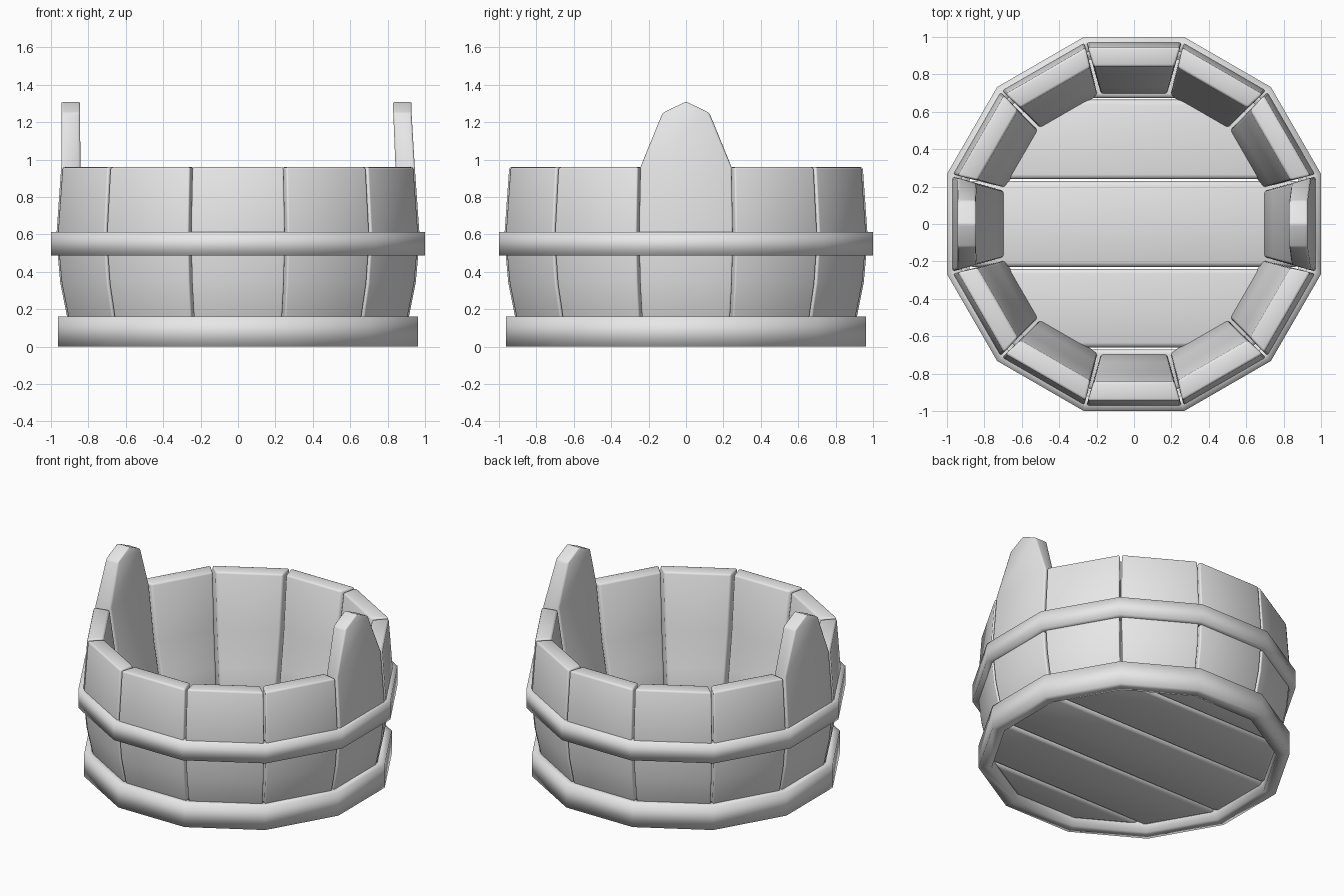
import bpy, bmesh, math
from mathutils import Vector, Matrix

SIDES = 12
HALF = math.pi / SIDES
TAN = math.tan(HALF)

if "Cube" in bpy.data.objects:
    bpy.data.objects.remove(bpy.data.objects["Cube"])

wood = bpy.data.materials.new("plain_grey")
wood.use_nodes = True
GREY = (0.8, 0.8, 0.8, 1)
wood.diffuse_color = GREY
bsdf = next(n for n in wood.node_tree.nodes if n.type == 'BSDF_PRINCIPLED')
bsdf.inputs["Base Color"].default_value = GREY


def finish(name, bm, bevel=0.0):
    """Turn a bmesh into a smooth, optionally bevelled object."""
    bmesh.ops.remove_doubles(bm, verts=bm.verts, dist=0.0005)
    bmesh.ops.recalc_face_normals(bm, faces=bm.faces)
    for f in bm.faces:
        f.smooth = True
    mesh = bpy.data.meshes.new(name)
    bm.to_mesh(mesh)
    bm.free()
    mesh.materials.append(wood)
    obj = bpy.data.objects.new(name, mesh)
    bpy.context.collection.objects.link(obj)
    if bevel:
        mod = obj.modifiers.new("rounded_edges", 'BEVEL')
        mod.width = bevel
        mod.segments = 2
        mod.limit_method = 'ANGLE'
        mod.angle_limit = math.radians(40)
    return obj


def corner(apothem, i, z):
    a = HALF * (2 * i + 1)
    r = apothem / math.cos(HALF)
    return (r * math.cos(a), r * math.sin(a), z)


# Hoops: square section swept round a twelve-sided ring
def hoop(name, inner, outer, low, high):
    bm = bmesh.new()
    section = [(inner, low), (outer, low), (outer, high), (inner, high)]
    rings = [[bm.verts.new(corner(r, i, z)) for r, z in section]
             for i in range(SIDES)]
    for i in range(SIDES):
        a, b = rings[i], rings[(i + 1) % SIDES]
        for k in range(4):
            n = (k + 1) % 4
            bm.faces.new((a[k], b[k], b[n], a[n]))
    finish(name, bm)


hoop("lower_hoop", 0.88, 0.963, 0, 0.162)
hoop("upper_hoop", 0.92, 1.0, 0.487, 0.613)


# Staves: each level is (height, inner distance, outer distance, half width)
def stave(name, angle, levels, pointed):
    bm = bmesh.new()
    rings = []
    for z, inner, outer, half in levels:
        w_out = outer * TAN - 0.006 if half is None else half
        w_in = inner * TAN - 0.01 if half is None else half
        rings.append([bm.verts.new(p) for p in (
            (inner, -w_in, z), (outer, -w_out, z),
            (outer, w_out, z), (inner, w_in, z))])
    for a, b in zip(rings, rings[1:]):
        for k in range(4):
            n = (k + 1) % 4
            bm.faces.new((a[k], a[n], b[n], b[k]))
    bm.faces.new(rings[0])
    if not pointed:
        bm.faces.new(rings[-1])
    bm.transform(Matrix.Rotation(angle, 4, 'Z'))
    finish(name, bm, 0.012)


body = [(0.09, 0.69, 0.9, None), (0.34, 0.74, 0.95, None),
        (0.58, 0.79, 0.972, None), (0.96, 0.842, 0.945, None)]
for i in range(SIDES):
    tall = i % (SIDES // 2) == 0
    levels = list(body)
    if tall:
        # The left handle leans in a little more than the right one
        r = 0.83 if i == 0 else 0.845
        levels += [(1.25, r, r + 0.098, 0.125), (1.31, r, r + 0.098, 0)]
    name = ("left_handle_stave" if i == 0 else "right_handle_stave") if tall \
        else f"stave_{i}"
    stave(name, 2 * HALF * i, levels, tall)


# Floor planks: strips of a twelve-sided disc
cuts = [-0.9, -0.665, -0.235, 0.235, 0.67, 0.9]
for i, (low, high) in enumerate(zip(cuts, cuts[1:])):
    bm = bmesh.new()
    bm.faces.new([bm.verts.new(corner(0.885, k, 0.05)) for k in range(SIDES)])
    for y, side in ((low + 0.005, -1), (high - 0.005, 1)):
        bmesh.ops.bisect_plane(
            bm, geom=bm.verts[:] + bm.edges[:] + bm.faces[:],
            plane_co=(0, y, 0), plane_no=(0, side, 0), clear_outer=True)
    ext = bmesh.ops.extrude_face_region(bm, geom=bm.faces[:])
    bmesh.ops.translate(
        bm, vec=Vector((0, 0, 0.08)),
        verts=[v for v in ext["geom"] if isinstance(v, bmesh.types.BMVert)])
    finish(f"floor_plank_{i + 1}", bm, 0.025)
